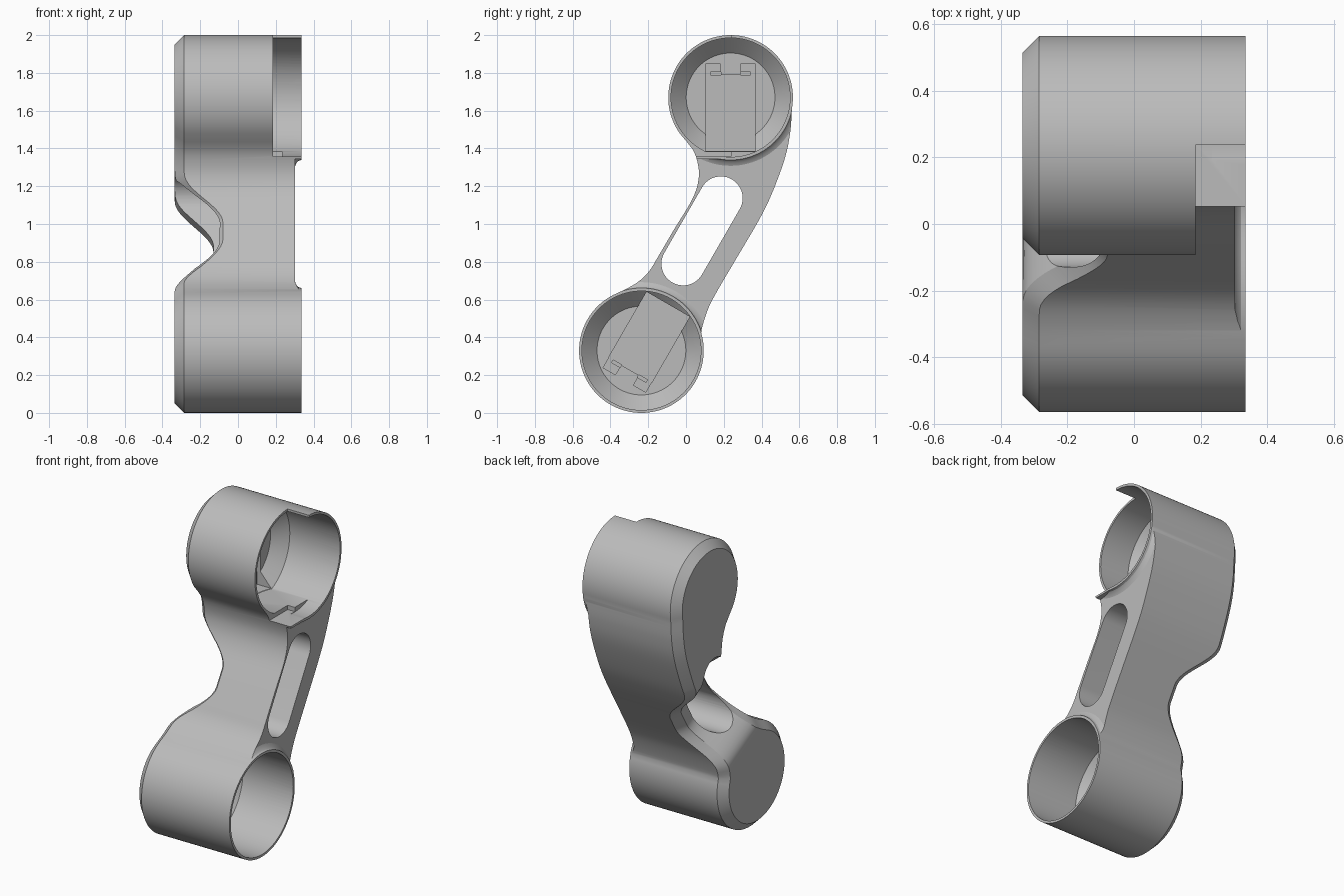
import bpy, bmesh, math
from mathutils import Vector, Matrix

if "Cube" in bpy.data.objects:
    bpy.data.objects.remove(bpy.data.objects["Cube"])

grey = bpy.data.materials.new("grey_plastic")
grey.use_nodes = True
colour = (0.5, 0.5, 0.5, 1)
grey.diffuse_color = colour
grey.node_tree.nodes["Principled BSDF"].inputs["Base Color"].default_value = colour

LOW, HIGH, R = Vector((-0.236, 0.33)), Vector((0.236, 1.67)), 0.33
OPEN, BACK, CHAMFER = 0.335, -0.335, 0.05
ALONG = Vector((0.5, math.sqrt(0.75)))          # arm direction in the y-z plane
helpers = []


def make(name, bm, helper=True):
    bmesh.ops.recalc_face_normals(bm, faces=bm.faces)
    mesh = bpy.data.meshes.new(name)
    bm.to_mesh(mesh)
    bm.free()
    ob = bpy.data.objects.new(name, mesh)
    bpy.context.scene.collection.objects.link(ob)
    mesh.materials.append(grey)
    if helper:
        ob.hide_render = True
        helpers.append(ob)
    return ob


def boolean(ob, tool, operation='DIFFERENCE'):
    bpy.context.view_layer.objects.active = ob
    mod = ob.modifiers.new("boolean", 'BOOLEAN')
    mod.operation, mod.solver, mod.object = operation, 'EXACT', tool
    bpy.ops.object.modifier_apply(modifier=mod.name)


def arc(centre, start, end, n=60):
    angles = [math.radians(start + (end - start) * i / n) for i in range(n + 1)]
    return [centre + R * Vector((math.cos(a), math.sin(a))) for a in angles]


def spline(pts, n=10):
    """Smooth curve through the inner points."""
    out = []
    for a, b, c, d in zip(pts, pts[1:], pts[2:], pts[3:]):
        for k in range(n):
            t = k / n
            out.append(0.5 * (2 * b + (c - a) * t + (2 * a - 5 * b + 4 * c - d) * t * t
                              + (3 * b - a - 3 * c + d) * t ** 3))
    return out


def chain(lower, middle, upper):
    mid = [lower[-4], lower[-1]] + [Vector(p) for p in middle] + [upper[0], upper[3]]
    return lower[:-1] + spline(mid) + upper


def at(pts, s):
    """Point of a chain at a given distance along the arm."""
    for a, b in zip(pts, pts[1:]):
        sa, sb = a.dot(ALONG), b.dot(ALONG)
        if sa <= s <= sb and sb > sa:
            return a.lerp(b, (s - sa) / (sb - sa))
    return pts[0].copy() if s < pts[0].dot(ALONG) + 0.01 else pts[-1].copy()


def back_x(p):
    """Back surface, with the smooth notch across the arm."""
    q = (abs(p.dot(ALONG) - 0.80) - 0.05) / 0.31
    q = min(max(q, 0), 1)
    return BACK + 0.205 * (1 - q * q * (3 - 2 * q))


def revolve(profile, centre, n=96):
    """Closed solid turned about an x axis through centre; profile is (x, radius)."""
    bm = bmesh.new()
    rings = [[bm.verts.new((x, centre.x + r * math.cos(2 * math.pi * i / n),
                            centre.y + r * math.sin(2 * math.pi * i / n)))
              for i in range(n)] for x, r in profile]
    for a, b in zip(rings, rings[1:]):
        for i in range(n):
            bm.faces.new((a[i], a[(i + 1) % n], b[(i + 1) % n], b[i]))
    bm.faces.new(rings[0])
    bm.faces.new(rings[-1])
    return bm


def box(x, y, z, centre=Vector((0, 0)), turn=0):
    bm = bmesh.new()
    bmesh.ops.create_cube(bm, size=1)
    for v in bm.verts:
        p = [lo + (hi - lo) * (c + 0.5) for c, (lo, hi) in zip(v.co, (x, y, z))]
        v.co = Matrix.Rotation(turn, 3, 'X') @ Vector(p) + Vector((0, centre.x, centre.y))
    return bm


# Outline of the two cups and the arm, sampled in pairs across the arm
left = chain(arc(LOW, 240, 112),
             [(-0.30, 0.665), (-0.24, 0.704), (-0.19, 0.757), (-0.15, 0.823),
              (-0.065, 0.968), (0.035, 1.135), (0.068, 1.25), (0.055, 1.35)],
             arc(HIGH, 229, 60))
right = chain(arc(LOW, 240, 377),
              [(0.113, 0.54), (0.159, 0.634), (0.27, 0.823), (0.38, 1.01),
               (0.45, 1.15), (0.521, 1.34), (0.551, 1.48)],
              arc(HIGH, -10, 60))
s0, s1 = LOW.dot(ALONG), HIGH.dot(ALONG)
quarter = [math.pi / 2 * i / 32 for i in range(33)]
samples = ([s0 - R * math.cos(a) for a in quarter]
           + [s0 + (s1 - s0) * i / 70 for i in range(1, 70)]
           + [s1 + R * math.sin(a) for a in quarter])
N = len(samples)
outline = [at(left, s) for s in samples] + [at(right, s) for s in samples[-2:0:-1]]
M = len(outline)
inset = []
for i, p in enumerate(outline):
    d = (outline[(i + 1) % M] - outline[i - 1]).normalized()
    inset.append(p + CHAMFER * Vector((d.y, -d.x)))

# Body with chamfered back edge
bm = bmesh.new()
rings = [[bm.verts.new((OPEN, p.x, p.y)) for p in outline],
         [bm.verts.new((back_x(q) + CHAMFER, p.x, p.y)) for p, q in zip(outline, inset)],
         [bm.verts.new((back_x(q), q.x, q.y)) for q in inset]]
for a, b in zip(rings, rings[1:]):
    for i in range(M):
        j = (i + 1) % M
        bm.faces.new((a[i], a[j], b[j], b[i]))
for ring in (rings[0], rings[2]):
    for i in range(N - 1):
        quad = [ring[i], ring[i + 1], ring[(M - i - 1) % M], ring[(M - i) % M]]
        bm.faces.new(list(dict.fromkeys(quad)))
body = make("double_cup_bracket", bm, helper=False)

# Recessed arm face that flares up to the cup rims and a small lip
recess = make("arm_recess_cutter", box((0.303, 0.5), (-1, 1), (-0.2, 2.2)))
flare = [(0.29, 0.37), (0.303, 0.362), (0.311, 0.345), (0.322, 0.335), (0.336, 0.331), (0.6, 0.331)]
for c in (LOW, HIGH):
    boolean(recess, make("rim_keeper", revolve(flare, c)))
boolean(recess, make("lip_keeper", box((0.2, 0.6), (0, 0.2), (1.345, 1.4))))
boolean(body, recess)

# Long slot through the arm
bm = bmesh.new()
ends = [(Vector((0.185, 1.137)), -30), (Vector((-0.015, 0.79)), 150)]
pts = [c + 0.115 * Vector((math.cos(math.radians(a0 + k * 7.5)), math.sin(math.radians(a0 + k * 7.5))))
       for c, a0 in ends for k in range(25)]
face = bm.faces.new([bm.verts.new((-0.6, p.x, p.y)) for p in pts])
ext = bmesh.ops.extrude_face_region(bm, geom=[face])
bmesh.ops.translate(bm, vec=(1.2, 0, 0), verts=[v for v in ext["geom"] if isinstance(v, bmesh.types.BMVert)])
boolean(body, make("slot_cutter", bm))

# Cups with a flat end wall, a rectangular seat and two clip slots
FLOOR = -0.10
for c, turn in ((LOW, math.radians(150)), (HIGH, 0)):
    cup = make("cup_cutter", revolve([(FLOOR, 0.235), (FLOOR + 0.08, 0.315), (0.4, 0.315)], c))
    boolean(cup, make("end_wall", box((-0.3, 0.235), (-0.3, 0.3), (-0.5, -0.285), c, turn)))
    seats = [box((FLOOR - 0.025, 0.1), (-0.132, 0.132), (-0.283, 0.12), c, turn)]
    for side in (-1, 1):
        y = sorted((side * 0.055, side * 0.13))
        seats.append(box((FLOOR - 0.022, 0.05), y, (0.08, 0.18), c, turn))
        y = sorted((side * 0.052, side * 0.105))
        seats.append(box((FLOOR - 0.07, 0.04), y, (0.118, 0.134), c, turn))
    for seat in seats:
        boolean(cup, make("seat_cutter", seat), 'UNION')
    boolean(body, cup)

# Open front quarter of the upper cup
boolean(body, make("window_cutter", box((0.185, 0.6), (-0.6, 0.237), (1.358, 2.3))))
for ob in helpers:
    bpy.data.objects.remove(ob)

bpy.ops.object.select_all(action='DESELECT')
body.select_set(True)
bpy.context.view_layer.objects.active = body
bpy.ops.object.shade_smooth_by_angle(angle=math.radians(25))
